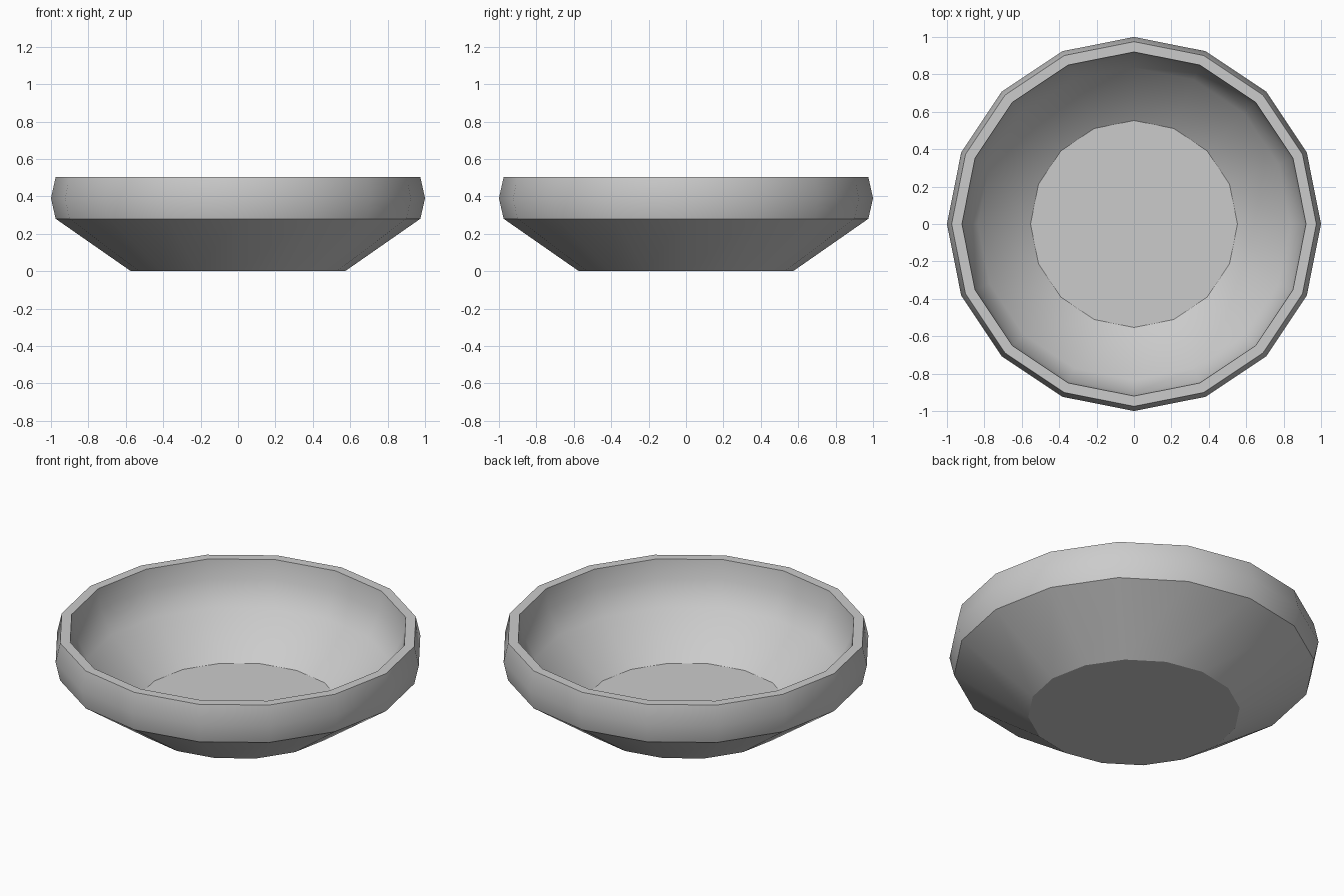
import bpy, bmesh
from math import cos, sin, pi, radians

if "Cube" in bpy.data.objects:
    bpy.data.objects.remove(bpy.data.objects["Cube"])

SIDES = 16

# Half section of the bowl (radius, height): base, outer wall, rim, inner wall, floor
PROFILE = [(0.573, 0.0), (0.975, 0.28), (1.0, 0.39), (0.975, 0.503),
           (0.92, 0.503), (0.905, 0.39), (0.835, 0.25), (0.553, 0.05)]


def lathe(name, profile, sides):
    bm = bmesh.new()
    rings = [[bm.verts.new((r * cos(2 * pi * i / sides), r * sin(2 * pi * i / sides), z))
              for i in range(sides)] for r, z in profile]
    for a, b in zip(rings, rings[1:]):
        for i in range(sides):
            j = (i + 1) % sides
            bm.faces.new((a[i], a[j], b[j], b[i]))
    # Closed underside and inner floor
    bm.faces.new(rings[0][::-1])
    bm.faces.new(rings[-1])
    mesh = bpy.data.meshes.new(name)
    bm.to_mesh(mesh)
    bm.free()
    obj = bpy.data.objects.new(name, mesh)
    bpy.context.collection.objects.link(obj)
    return obj


# Bowl, smooth around its sides with crisp rim and base edges
bowl = lathe("bowl", PROFILE, SIDES)
bpy.context.view_layer.objects.active = bowl
bowl.select_set(True)
bpy.ops.object.shade_smooth_by_angle(angle=radians(30))
